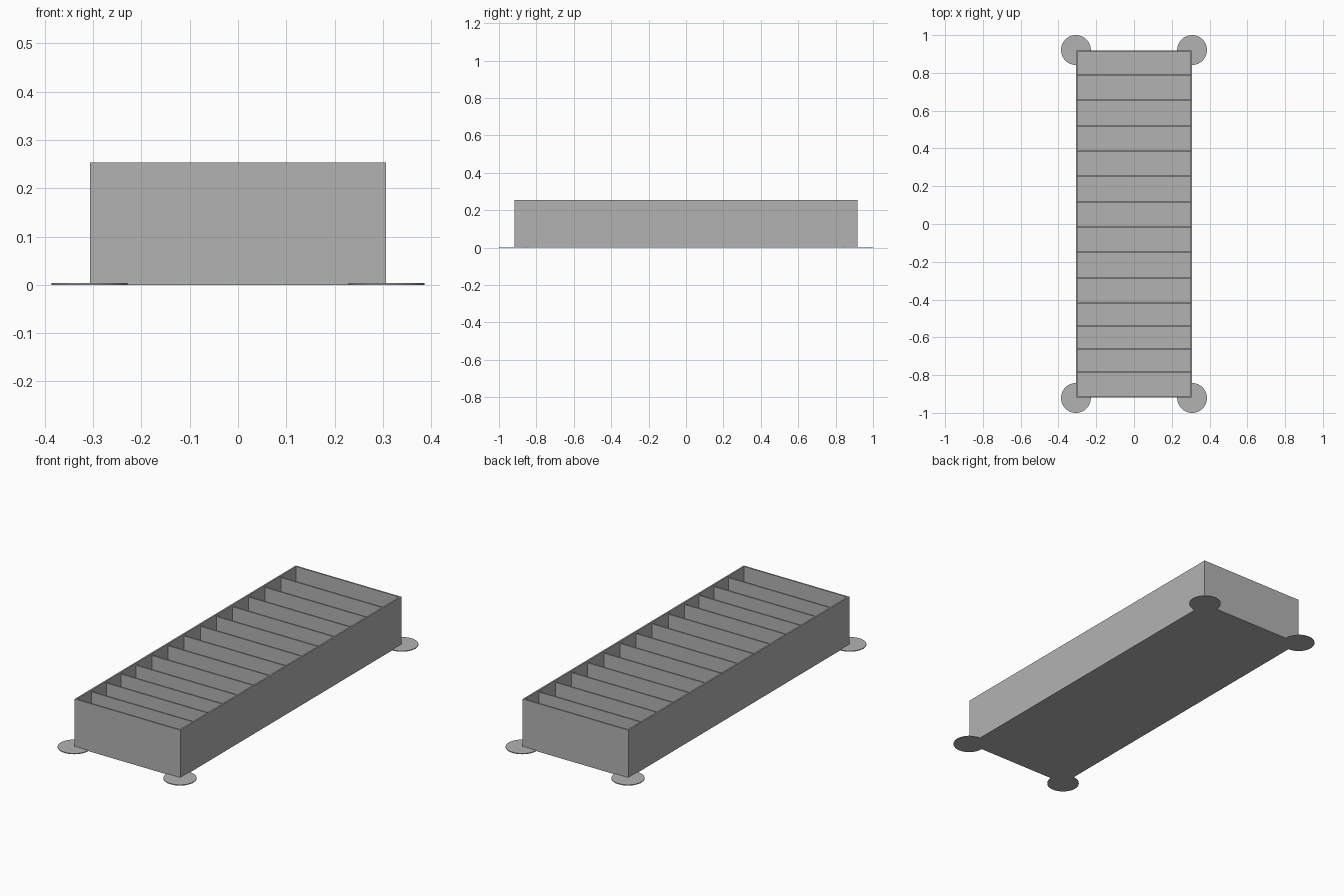
import bpy

cube = bpy.data.objects.get("Cube")
if cube:
    bpy.data.objects.remove(cube, do_unlink=True)

HALF_X, HALF_Y, HEIGHT = 0.307, 0.918, 0.253
WALL = 0.008
FLOOR = 0.008
DIVIDER_TOP = HEIGHT - 0.01

grey = bpy.data.materials.new("plain grey")
grey.use_nodes = True
colour = (0.45, 0.45, 0.45, 1)
grey.diffuse_color = colour
grey.node_tree.nodes["Principled BSDF"].inputs["Base Color"].default_value = colour


def finish(name):
    obj = bpy.context.object
    obj.name = name
    obj.data.materials.append(grey)
    return obj


def box(name, low, high):
    centre = [(a + b) / 2 for a, b in zip(low, high)]
    bpy.ops.mesh.primitive_cube_add(size=1, location=centre)
    obj = finish(name)
    obj.scale = [b - a for a, b in zip(low, high)]
    bpy.ops.object.transform_apply(location=False, rotation=False, scale=True)
    return obj


# Open tray: inset the top of a block and push it down to the floor
tray = box("tray", (-HALF_X, -HALF_Y, 0), (HALF_X, HALF_Y, HEIGHT))
bpy.ops.object.mode_set(mode='EDIT')
bpy.ops.mesh.select_all(action='DESELECT')
bpy.ops.object.mode_set(mode='OBJECT')
for face in tray.data.polygons:
    face.select = face.normal.z > 0.5
bpy.ops.object.mode_set(mode='EDIT')
bpy.ops.mesh.select_mode(type='FACE')
bpy.ops.mesh.inset(thickness=WALL)
bpy.ops.mesh.extrude_region_move(
    TRANSFORM_OT_translate={"value": (0, 0, FLOOR - HEIGHT)})
bpy.ops.object.mode_set(mode='OBJECT')

# Dividers: wide slots towards the back, narrower ones at the front
positions = [0.788 - 0.134 * i for i in range(10)]
positions += [positions[-1] - 0.1225 * i for i in range(1, 4)]
for i, y in enumerate(positions):
    box(f"divider_{i + 1}",
        (-HALF_X + WALL, y - WALL / 2, FLOOR),
        (HALF_X - WALL, y + WALL / 2, DIVIDER_TOP))

# Thin round pads under the corners
for side, sx in (("left", 1), ("right", -1)):
    for end, sy in (("front", -1), ("back", 1)):
        bpy.ops.mesh.primitive_cylinder_add(
            vertices=48, radius=0.079, depth=0.004,
            location=(sx * 0.3075, sy * 0.921, 0.002))
        finish(f"{end}_{side}_corner_pad")
        bpy.ops.object.shade_smooth_by_angle()
